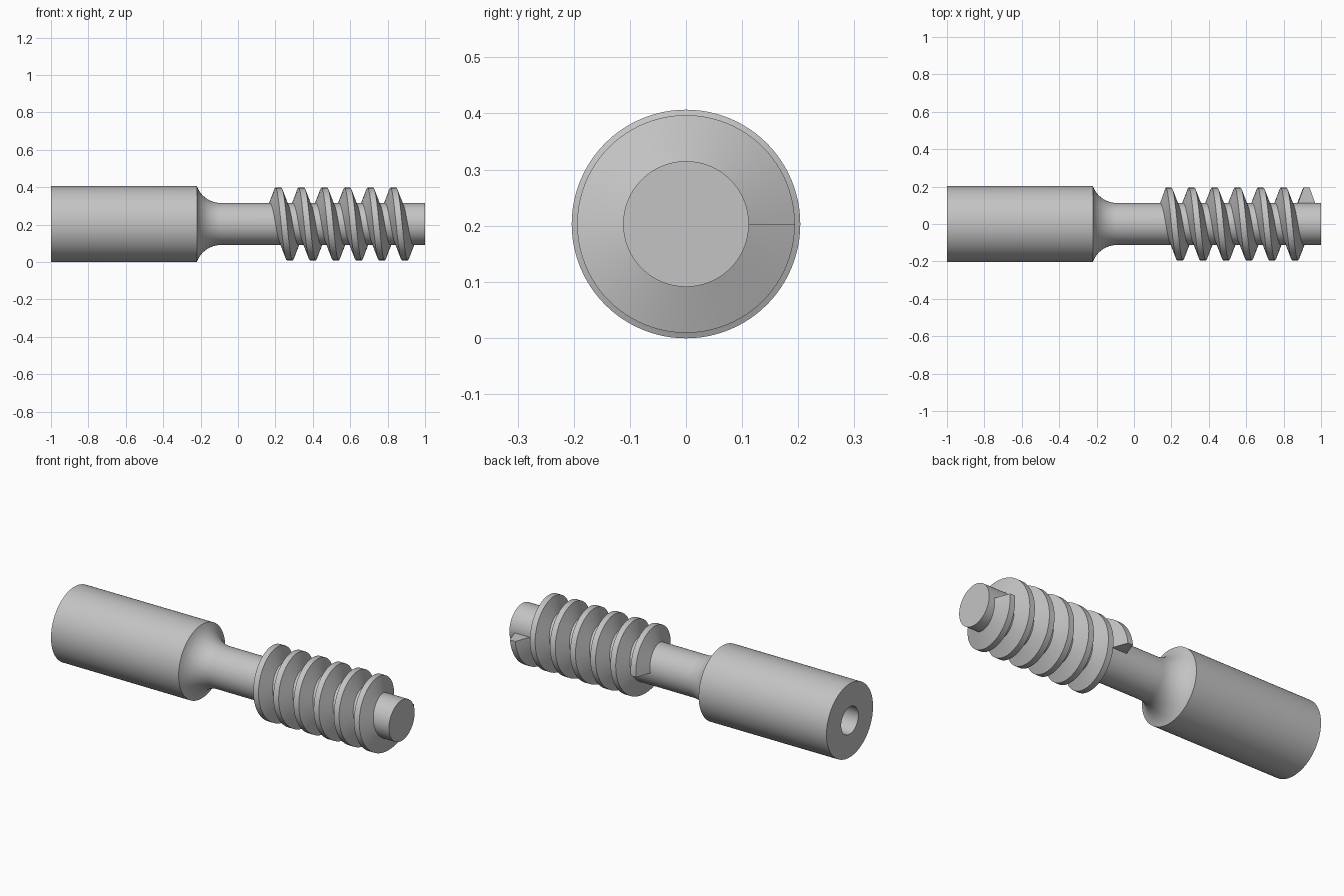
import bpy, bmesh, math
from mathutils import Vector, Matrix

cube = bpy.data.objects.get("Cube")
if cube:
    bpy.data.objects.remove(cube, do_unlink=True)

BODY_R, SHAFT_R, CREST_R, BORE_R = 0.203, 0.112, 0.194, 0.075
SEGMENTS = 96

steel = bpy.data.materials.new("grey_metal")
steel.use_nodes = True
grey = (0.55, 0.55, 0.55, 1)
steel.diffuse_color = grey
steel.node_tree.nodes["Principled BSDF"].inputs["Base Color"].default_value = grey


def finish(bm, name):
    bmesh.ops.remove_doubles(bm, verts=bm.verts, dist=1e-5)
    bmesh.ops.recalc_face_normals(bm, faces=bm.faces)
    mesh = bpy.data.meshes.new(name)
    bm.to_mesh(mesh)
    bm.free()
    mesh.materials.append(steel)
    obj = bpy.data.objects.new(name, mesh)
    obj.location.z = BODY_R
    bpy.context.collection.objects.link(obj)
    bpy.ops.object.select_all(action='DESELECT')
    obj.select_set(True)
    bpy.context.view_layer.objects.active = obj
    bpy.ops.object.shade_smooth_by_angle(angle=math.radians(25))
    return obj


# Turned shaft: blind bore, thick body, concave fillet, thin spindle
neck_x, fillet_r = -0.09, 0.138
sweep = math.asin(0.13 / fillet_r)
profile = [(-0.4, 0), (-0.4, BORE_R), (-1, BORE_R), (-1, BODY_R)]
for i in range(13):
    a = sweep * (1 - i / 12)
    profile.append((neck_x - fillet_r * math.sin(a),
                    SHAFT_R + fillet_r * (1 - math.cos(a))))
profile += [(1, SHAFT_R), (1, 0)]
bm = bmesh.new()
points = [bm.verts.new((x, r, 0)) for x, r in profile]
edges = [bm.edges.new(pair) for pair in zip(points, points[1:])]
bmesh.ops.spin(bm, geom=points + edges, cent=(0, 0, 0), axis=(1, 0, 0),
               angle=math.tau, steps=SEGMENTS, use_duplicate=False)
finish(bm, "turned_shaft")

# Worm thread: trapezoid swept along a helix, with flat ends
turns, pitch, start_x = 6, 0.123, 0.185
section = [(-0.05, 0.1), (-0.016, CREST_R), (0.016, CREST_R), (0.05, 0.1)]
bm = bmesh.new()
rings = []
for i in range(turns * SEGMENTS + 1):
    t = i / SEGMENTS
    turn = Matrix.Rotation(t * math.tau, 3, 'X')
    rings.append([bm.verts.new(turn @ Vector((start_x + pitch * t + x, r, 0)))
                  for x, r in section])
for a, b in zip(rings, rings[1:]):
    for j in range(4):
        k = (j + 1) % 4
        bm.faces.new((a[j], a[k], b[k], b[j]))
bm.faces.new(rings[0])
bm.faces.new(rings[-1])
finish(bm, "worm_thread")
